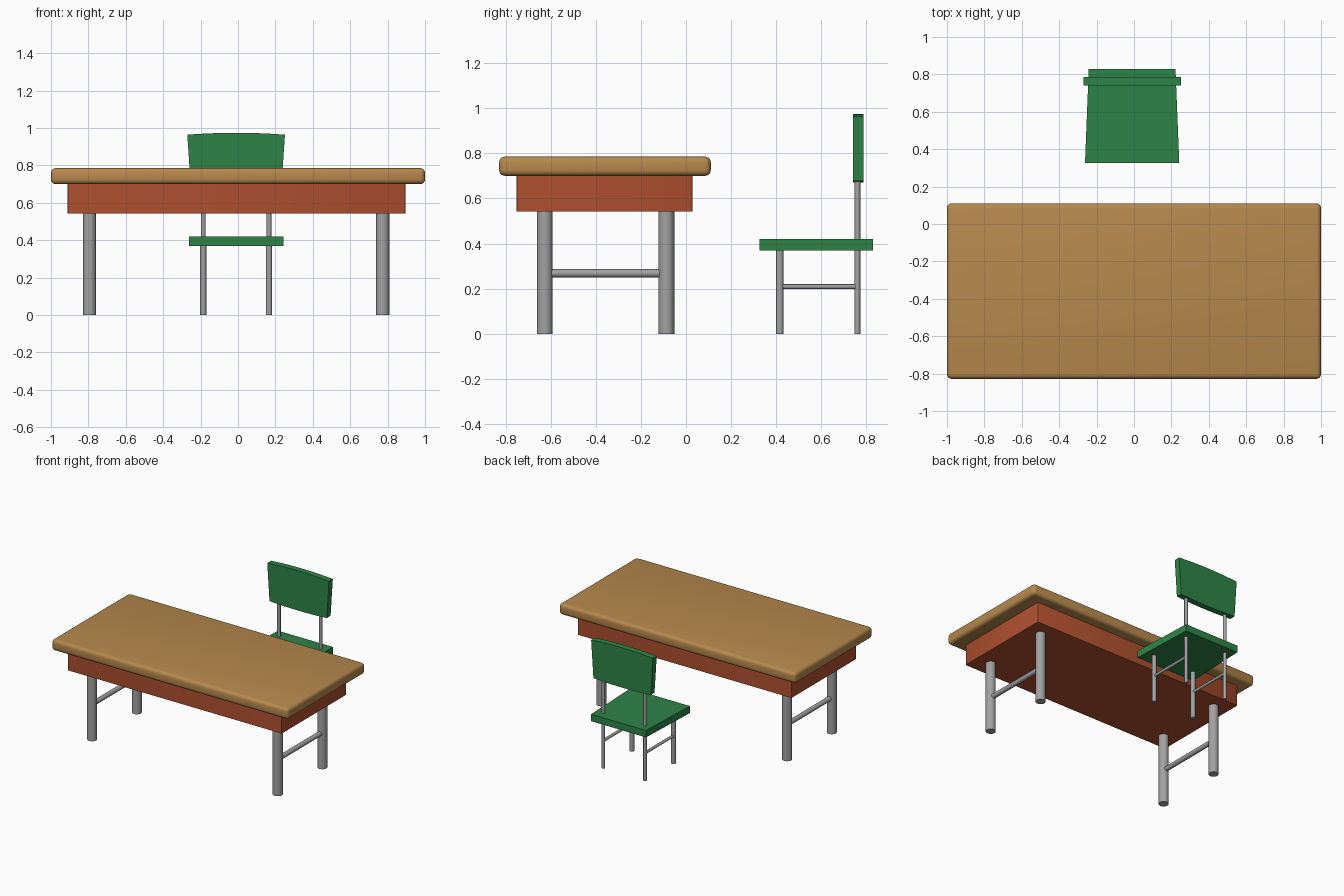
import bpy, bmesh, math
from mathutils import Vector

if "Cube" in bpy.data.objects:
    bpy.data.objects.remove(bpy.data.objects["Cube"])

CX = -0.01  # centre line of the legs and chair


def material(name, rgb):
    m = bpy.data.materials.new(name)
    m.diffuse_color = (*rgb, 1)
    m.use_nodes = True
    m.node_tree.nodes["Principled BSDF"].inputs["Base Color"].default_value = m.diffuse_color
    return m


wood = material("light wood", (0.47, 0.25, 0.075))
red = material("red brown", (0.42, 0.078, 0.027))
green = material("green", (0.027, 0.23, 0.064))
steel = material("grey metal", (0.36, 0.36, 0.36))


def finish(name, bm, mat, smooth=True):
    bmesh.ops.recalc_face_normals(bm, faces=bm.faces)
    me = bpy.data.meshes.new(name)
    bm.to_mesh(me)
    bm.free()
    me.materials.append(mat)
    ob = bpy.data.objects.new(name, me)
    bpy.context.collection.objects.link(ob)
    if smooth:
        bpy.ops.object.select_all(action='DESELECT')
        ob.select_set(True)
        bpy.context.view_layer.objects.active = ob
        bpy.ops.object.shade_smooth_by_angle(angle=math.radians(35))
    return ob


def prism(name, outline, offset, mat, bevel=0, segments=1, vertical_only=False):
    """Extrude a closed outline by an offset, with optional rounded edges."""
    bm = bmesh.new()
    face = bm.faces.new([bm.verts.new(p) for p in outline])
    ext = bmesh.ops.extrude_face_region(bm, geom=[face], use_keep_orig=True)
    verts = [v for v in ext["geom"] if isinstance(v, bmesh.types.BMVert)]
    bmesh.ops.translate(bm, verts=verts, vec=offset)
    bmesh.ops.recalc_face_normals(bm, faces=bm.faces)
    if bevel:
        edges = [e for e in bm.edges if not vertical_only
                 or abs(e.verts[0].co.z - e.verts[1].co.z) > 0.01]
        bmesh.ops.bevel(bm, geom=edges, offset=bevel, segments=segments,
                        profile=0.5, affect='EDGES')
    return finish(name, bm, mat, bool(bevel))


def box(name, x0, x1, y0, y1, z0, z1, mat, **kw):
    outline = [(x0, y0, z0), (x1, y0, z0), (x1, y1, z0), (x0, y1, z0)]
    return prism(name, outline, (0, 0, z1 - z0), mat, **kw)


def tube(name, a, b, r, mat=steel):
    a, b = Vector(a), Vector(b)
    bm = bmesh.new()
    bmesh.ops.create_cone(bm, cap_ends=True, segments=24, radius1=r, radius2=r,
                          depth=(b - a).length)
    rot = (b - a).to_track_quat('Z', 'Y').to_matrix()
    bmesh.ops.rotate(bm, verts=bm.verts, matrix=rot)
    bmesh.ops.translate(bm, verts=bm.verts, vec=(a + b) / 2)
    return finish(name, bm, mat)


# Table top and apron
box("table_top", -1, 1, -0.828, 0.11, 0.70, 0.785, wood, bevel=0.025, segments=4)
box("table_apron", -0.912, 0.896, -0.752, 0.029, 0.543, 0.705, red,
    bevel=0.008, segments=2, vertical_only=True)

for side, s in (("left", -1), ("right", 1)):
    # Table legs and side rail
    x = CX + s * 0.784
    tube(f"table_front_leg_{side}", (x, -0.626, 0), (x, -0.626, 0.55), 0.035)
    tube(f"table_back_leg_{side}", (x, -0.087, 0), (x, -0.087, 0.55), 0.035)
    tube(f"table_rail_{side}", (x, -0.626, 0.268), (x, -0.087, 0.268), 0.018)
    # Chair legs and side rail
    x = CX + s * 0.176
    tube(f"chair_front_leg_{side}", (x, 0.416, 0), (x, 0.416, 0.38), 0.0165)
    tube(f"chair_back_post_{side}", (x, 0.76, 0), (x, 0.76, 0.72), 0.0125)
    tube(f"chair_rail_{side}", (x, 0.416, 0.209), (x, 0.76, 0.209), 0.0105)

# Chair seat, narrower at the back
prism("chair_seat", [(CX - 0.252, 0.326, 0.368), (CX + 0.252, 0.326, 0.368),
                     (CX + 0.232, 0.828, 0.368), (CX - 0.232, 0.828, 0.368)],
      (0, 0, 0.053), green)

# Chair back: tapered panel with bowed top and bottom edges
N = 12
ts = [-1 + 2 * i / N for i in range(N + 1)]
outline = [(CX + 0.242 * t, 0.74, 0.67 + 0.008 * t * t) for t in ts]
outline += [(CX + 0.261 * t, 0.74, 0.974 - 0.01 * t * t) for t in reversed(ts)]
prism("chair_back", outline, (0, 0.046, 0), green)
